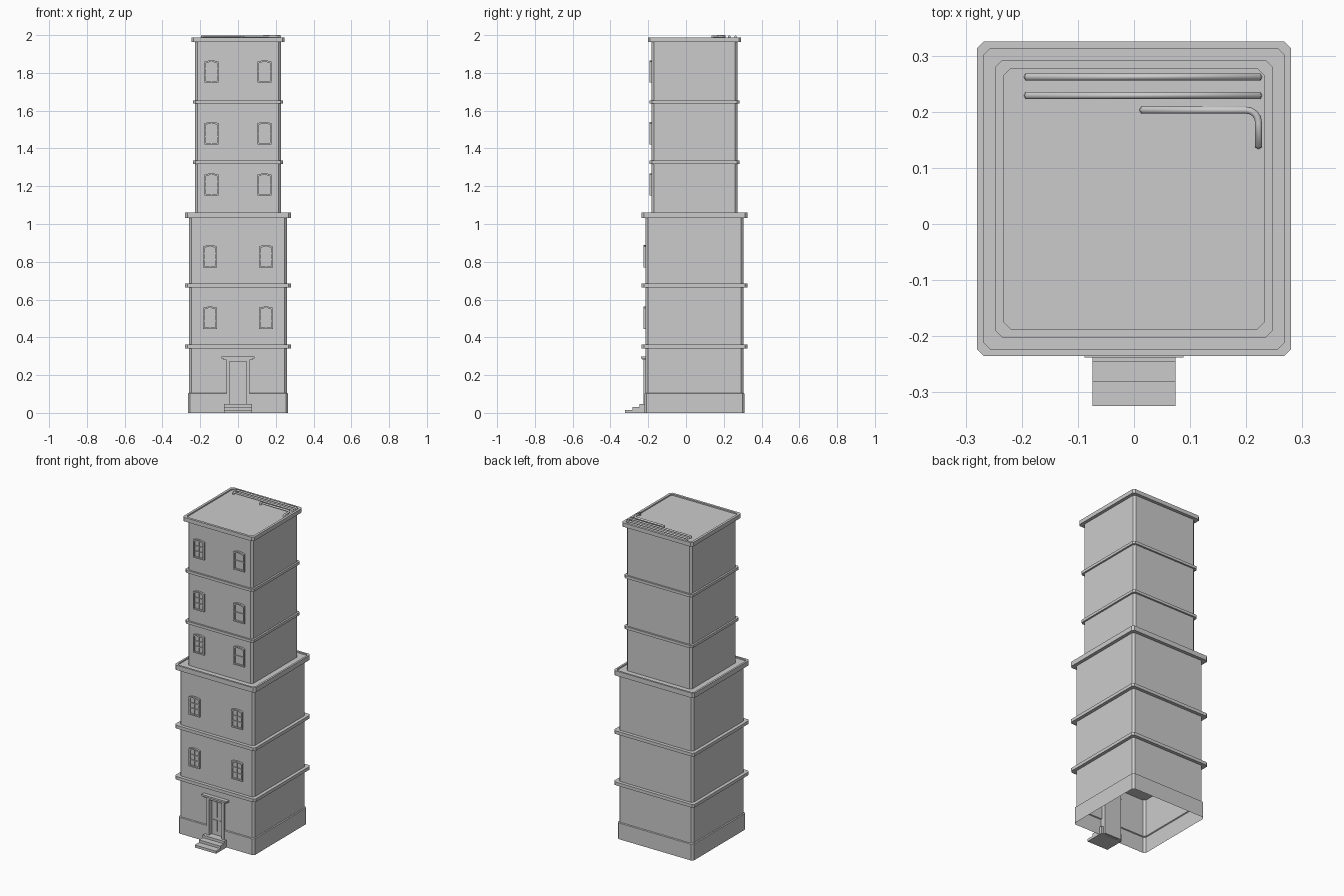
import bpy, bmesh, math
from mathutils import Vector

if "Cube" in bpy.data.objects:
    bpy.data.objects.remove(bpy.data.objects["Cube"])

CY = 0.045  # tower axis sits slightly behind the origin because of the steps


def finish(name, bm):
    bmesh.ops.recalc_face_normals(bm, faces=bm.faces[:])
    me = bpy.data.meshes.new(name)
    bm.to_mesh(me)
    bm.free()
    ob = bpy.data.objects.new(name, me)
    bpy.context.collection.objects.link(ob)
    return ob


def ring(bm, half, z, c):
    pts = []
    for sx, sy in ((1, 1), (-1, 1), (-1, -1), (1, -1)):
        pair = [(sx * half, sy * (half - c)), (sx * (half - c), sy * half)]
        pts += pair if sx * sy > 0 else pair[::-1]
    return [bm.verts.new((x, y + CY, z)) for x, y in pts]


def loft(bm, profile, cap_bottom=False, cap_top=False, c=0.012):
    """Stack of square rings with clipped corners: profile = (half width, z)."""
    rings = [ring(bm, h, z, c) for h, z in profile]
    for a, b in zip(rings, rings[1:]):
        for i in range(8):
            j = (i + 1) % 8
            bm.faces.new((a[i], a[j], b[j], b[i]))
    if cap_bottom:
        bm.faces.new(rings[0][::-1])
    if cap_top:
        bm.faces.new(rings[-1])


def slab(name, half, z0, z1, inner=None, depth=0.008):
    bm = bmesh.new()
    prof = [(half, z0), (half, z1)]
    if inner:
        prof += [(inner, z1), (inner, z1 - depth)]
    loft(bm, prof, True, True)
    return finish(name, bm)


def add_box(bm, x0, x1, y0, y1, z0, z1):
    r = bmesh.ops.create_cube(bm, size=1)
    for v in r["verts"]:
        v.co = Vector((x0 if v.co.x < 0 else x1, y0 if v.co.y < 0 else y1,
                       z0 if v.co.z < 0 else z1))


def boxes(name, items):
    bm = bmesh.new()
    for b in items:
        add_box(bm, *b)
    return finish(name, bm)


# Lower walls with plinth, open underneath, doorway cut out of the front
DW, DH = 0.055, 0.285
bm = bmesh.new()
loft(bm, [(0.265, 0), (0.265, 0.102), (0.259, 0.105), (0.259, 0.345)])
for co, no in (((-DW, 0, 0), (1, 0, 0)), ((DW, 0, 0), (1, 0, 0)), ((0, 0, DH), (0, 0, 1))):
    bmesh.ops.bisect_plane(bm, geom=bm.verts[:] + bm.edges[:] + bm.faces[:],
                           plane_co=co, plane_no=no)
hole = []
for f in bm.faces:
    m = f.calc_center_median()
    if abs(m.x) < DW and m.y < -0.2 and m.z < DH:
        hole.append(f)
bmesh.ops.delete(bm, geom=hole, context='FACES')
finish("ground_floor_walls", bm)

# Remaining storeys
bm = bmesh.new()
loft(bm, [(0.259, 0.36), (0.259, 1.035)])
finish("lower_walls", bm)
bm = bmesh.new()
loft(bm, [(0.227, 1.05), (0.227, 1.97)])
finish("upper_walls", bm)

# Ledges and cornices
slab("first_ledge", 0.28, 0.342, 0.362)
slab("second_ledge", 0.28, 0.664, 0.684)
slab("lower_cornice", 0.28, 1.032, 1.062, 0.268)
slab("third_ledge", 0.238, 1.318, 1.335)
slab("fourth_ledge", 0.238, 1.638, 1.655)
slab("roof_cornice", 0.247, 1.963, 1.988, 0.232)


# Windows: arched frame ring, glass and glazing bars
def window(name, cx, z0, wall, cols, rows, w=0.075, h=0.118):
    bm = bmesh.new()
    front = wall - 0.012

    def outline(inset, y):
        hw, rise, n = w / 2 - inset, 0.007, 6
        pts = [(-hw, inset), (hw, inset)]
        for i in range(n + 1):
            t = 1 - 2 * i / n
            pts.append((hw * t, h - inset - rise * t * t))
        return [bm.verts.new((cx + x, y, z0 + z)) for x, z in pts]

    loops = [outline(0, wall + 0.004), outline(0, front),
             outline(0.008, front), outline(0.008, wall - 0.003)]
    for a, b in zip(loops, loops[1:]):
        for i in range(len(a)):
            j = (i + 1) % len(a)
            bm.faces.new((a[i], a[j], b[j], b[i]))
    bm.faces.new(loops[-1])
    iw, ih, t = w - 0.016, h - 0.018, 0.0022
    for i in range(1, cols):
        x = cx - iw / 2 + iw * i / cols
        add_box(bm, x - t, x + t, wall - 0.009, wall - 0.003, z0 + 0.007, z0 + h - 0.007)
    for i in range(1, rows):
        z = z0 + 0.008 + ih * i / rows
        add_box(bm, cx - iw / 2, cx + iw / 2, wall - 0.009, wall - 0.003, z - t, z + t)
    finish(name, bm)


for x, wall, levels in ((0.14, CY - 0.227, (1.15, 1.422, 1.748)),
                        (0.148, CY - 0.259, (0.445, 0.77))):
    for k, z in enumerate(levels):
        window("left_window", -x, z, wall, 2, 3)
        upper = z > 1
        window("right_window", x, z, wall, 1 if upper else 2, 2 if upper else 3)

# Door recessed into the wall, with frame, panels and lintel
boxes("door", [(-DW, DW, -0.195, -0.185, 0.0, DH)])
boxes("door_panels", [(s * 0.02 - 0.014, s * 0.02 + 0.014, -0.199, -0.194, a, b)
                      for s in (-1, 1) for a, b in ((0.07, 0.14), (0.16, 0.255))])
boxes("door_frame", [(-0.06, -0.044, -0.226, -0.185, 0, DH),
                     (0.044, 0.06, -0.226, -0.185, 0, DH),
                     (-0.06, 0.06, -0.226, -0.185, 0.272, 0.288)])
boxes("door_lintel", [(-0.078, 0.078, -0.231, -0.212, 0.280, 0.288),
                      (-0.088, 0.088, -0.238, -0.212, 0.287, 0.298)])

# Entrance steps
boxes("entrance_steps", [(-0.074, 0.074, y, -0.2, z, z + 0.016)
                         for y, z in ((-0.324, 0), (-0.282, 0.016), (-0.245, 0.032))])


# Roof pipes whose ends turn down into the roof
def pipe(name, pts):
    cu = bpy.data.curves.new(name, 'CURVE')
    cu.dimensions = '3D'
    cu.bevel_depth = 0.007
    cu.bevel_resolution = 1
    cu.use_fill_caps = True
    sp = cu.splines.new('POLY')
    path = [(*pts[0], 1.976)] + [(x, y, 1.993) for x, y in pts] + [(*pts[-1], 1.976)]
    sp.points.add(len(path) - 1)
    for p, co in zip(sp.points, path):
        p.co = (*co, 1)
    bpy.context.collection.objects.link(bpy.data.objects.new(name, cu))


pipe("back_pipe", [(-0.19, 0.262), (0.222, 0.262)])
pipe("middle_pipe", [(-0.19, 0.229), (0.222, 0.229)])
bend = [(0.2 + 0.022 * math.sin(a), 0.181 + 0.022 * math.cos(a))
        for a in [i * math.pi / 8 for i in range(5)]]
pipe("bent_pipe", [(0.016, 0.203)] + bend + [(0.222, 0.14)])
